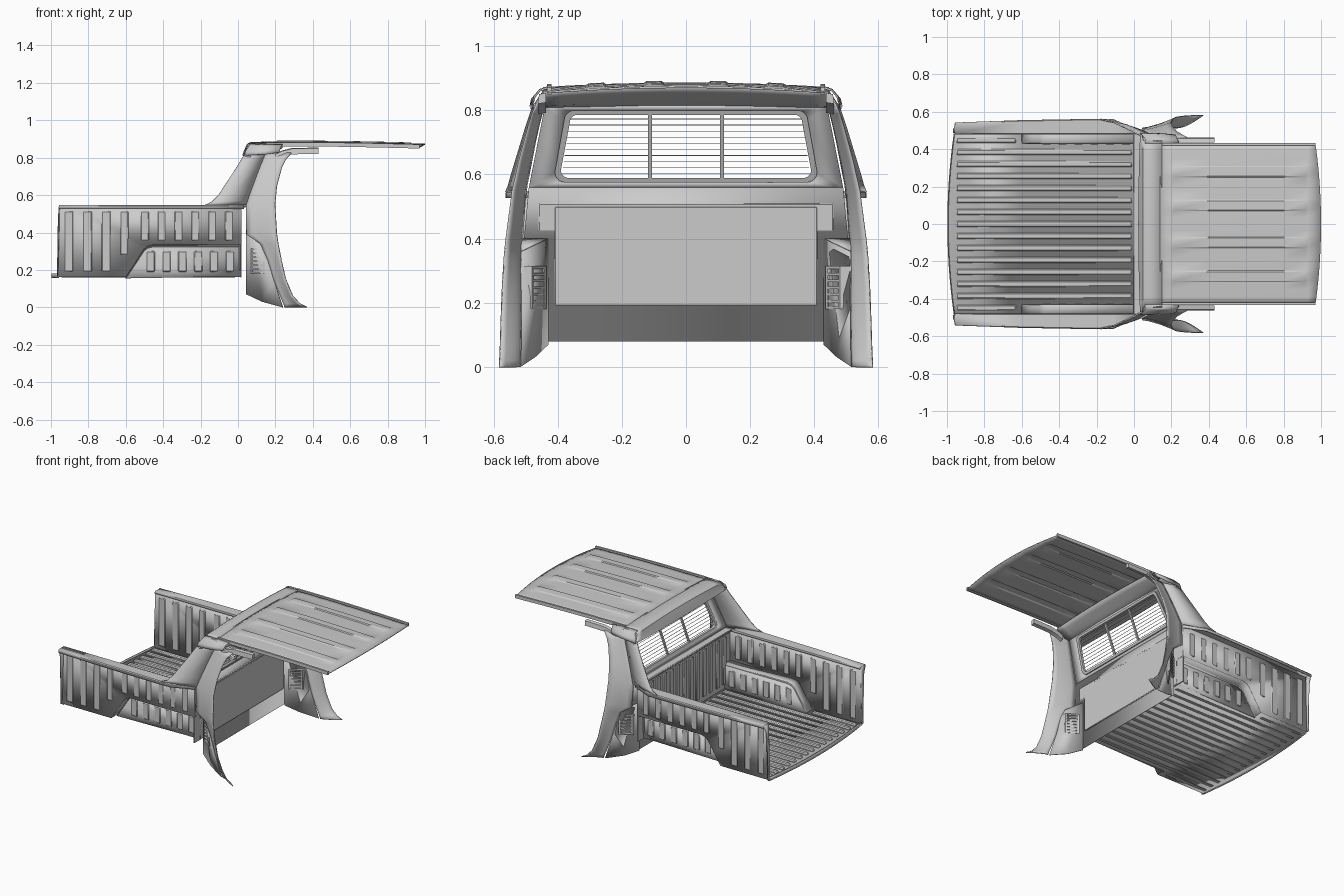
import bpy, bmesh, math


def finish(name, bm, mirror=False, thick=0.0, bevel=0.0):
    bmesh.ops.recalc_face_normals(bm, faces=bm.faces)
    me = bpy.data.meshes.new(name)
    bm.to_mesh(me)
    bm.free()
    ob = bpy.data.objects.new(name, me)
    bpy.context.collection.objects.link(ob)
    if thick:
        m = ob.modifiers.new("thickness", 'SOLIDIFY')
        m.thickness, m.offset = thick, 0
    if bevel:
        m = ob.modifiers.new("bevel", 'BEVEL')
        m.width, m.segments = bevel, 1
    if mirror:
        m = ob.modifiers.new("mirror", 'MIRROR')
        m.use_axis = (False, True, False)
        m.use_mirror_merge = False
    return ob


def loft(name, rows, closed=False, caps=False, **kw):
    bm = bmesh.new()
    vs = [[bm.verts.new(p) for p in r] for r in rows]
    n = len(rows[0])
    for a, b in zip(vs, vs[1:]):
        for i in range(n if closed else n - 1):
            j = (i + 1) % n
            bm.faces.new((a[i], a[j], b[j], b[i]))
    if caps:
        bm.faces.new(vs[0])
        bm.faces.new(vs[-1])
    return finish(name, bm, **kw)


def sheet(name, pts, **kw):
    bm = bmesh.new()
    bm.faces.new([bm.verts.new(p) for p in pts])
    return finish(name, bm, **kw)


def boxes(name, items, **kw):
    bm = bmesh.new()
    for x0, x1, y0, y1, z0, z1 in items:
        r = bmesh.ops.create_cube(bm, size=1)
        for v in r['verts']:
            v.co = ((x0 + x1) / 2 + v.co.x * (x1 - x0),
                    (y0 + y1) / 2 + v.co.y * (y1 - y0),
                    (z0 + z1) / 2 + v.co.z * (z1 - z0))
    return finish(name, bm, **kw)


# ---- Bed floor with curved rear edge and lengthwise ribs
def rear(y):
    return -0.995 + 0.035 * (y / 0.49) ** 2

ys = [-0.49 + 0.98 * i / 16 for i in range(17)]
sheet("bed_floor", [(rear(y), y, 0.165) for y in ys] +
      [(-0.6, 0.49, 0.165), (-0.6, 0.43, 0.165), (0.02, 0.43, 0.165),
       (0.02, -0.43, 0.165), (-0.6, -0.43, 0.165), (-0.6, -0.49, 0.165)], thick=0.006)
loft("floor_rear_lip", [[(rear(y), y, z) for y in ys] for z in (0.156, 0.18)], thick=0.006)
boxes("floor_ribs", [(-0.95, -0.63 if abs(k) == 7 else -0.01,
                      k * 0.064 - 0.016, k * 0.064 + 0.016, 0.16, 0.18)
                     for k in range(-7, 8)], bevel=0.006)

# ---- Bed side walls, cut out over the wheel wells
arch = [(-0.6, 0.165), (-0.55, 0.24), (-0.505, 0.31), (-0.485, 0.327), (-0.455, 0.335), (0.02, 0.335)]
sheet("bed_side_wall", [(-0.965, 0.49, 0.165)] + [(x, 0.49, z) for x, z in arch] +
      [(0.02, 0.49, 0.545), (-0.955, 0.49, 0.545)], mirror=True, thick=0.005)
ribs = [(x, x + 0.05, 0.482, 0.496, 0.19, 0.515) for x in [-0.93 + 0.1 * i for i in range(3)]]
ribs += [(-0.63, -0.585, 0.482, 0.496, 0.28, 0.515)]
ribs += [(x, x + 0.045, 0.482, 0.496, 0.355, 0.515) for x in [-0.52 + 0.09 * i for i in range(6)]]
boxes("side_wall_ribs", ribs, mirror=True, bevel=0.005)
# rounded wheel well boxes pushed inwards
loft("wheel_well_top", [[(x, y, z - d) for y, d in ((0.49, 0), (0.442, 0), (0.433, 0.004), (0.43, 0.012))]
                        for x, z in arch], mirror=True, thick=0.004)
sheet("wheel_well_side", [(x, 0.43, z - 0.01) for x, z in arch] + [(0.02, 0.43, 0.165)],
      mirror=True, thick=0.004)
boxes("wheel_well_ribs", [(x, x + 0.045, 0.424, 0.436, 0.19, 0.3)
                          for x in [-0.49 + 0.085 * i for i in range(6)]], mirror=True, bevel=0.004)
# top rail and rear end flange
rail = [(-0.957, 0.54), (-0.6, 0.553), (-0.2, 0.56), (-0.11, 0.558), (0.03, 0.497)]
loft("bed_rail", [[(x, 0.482, 0.535), (x, 0.485, 0.546), (x, y - 0.004, 0.546), (x, y, 0.542), (x, y, 0.526)]
                  for x, y in rail], mirror=True, thick=0.005)
sheet("bed_end_flange", [(-0.965, 0.488, 0.165), (-0.965, 0.505, 0.165), (-0.96, 0.515, 0.48),
                         (-0.955, 0.54, 0.545), (-0.955, 0.488, 0.545)], mirror=True, thick=0.006)
# front panel of the bed
boxes("bed_front_panel", [(0.013, 0.02, -0.49, 0.49, 0.16, 0.545)])
boxes("bed_front_ribs", [(0.005, 0.015, k * 0.07 - 0.02, k * 0.07 + 0.02, 0.2, 0.515)
                         for k in range(-6, 7)], bevel=0.004)
boxes("bed_front_rail", [(-0.005, 0.045, -0.485, 0.485, 0.535, 0.55)], bevel=0.004)

# ---- Cab back wall
sheet("cab_back_lower", [(0.045, s * y, z) for s, y, z in
                         ((-1, 0.43, 0.08), (1, 0.43, 0.08), (1, 0.43, 0.4), (1, 0.505, 0.4), (1, 0.49, 0.56),
                          (-1, 0.49, 0.56), (-1, 0.505, 0.4), (-1, 0.43, 0.4))], thick=0.005)
boxes("cab_back_emboss", [(0.045, 0.054, -0.41, 0.41, 0.19, 0.5), (0.045, 0.052, -0.46, 0.46, 0.42, 0.51)],
      bevel=0.004)


def lean(z):
    return 0.045 + 0.09 * (z - 0.56) / 0.23


def trap(yb, yt, zb, zt, r, dx=0.0, n=5):
    out = []
    for cy, cz, a0 in ((yt - r, zt - r, 0), (-yt + r, zt - r, 90), (-yb + r, zb + r, 180), (yb - r, zb + r, 270)):
        for i in range(n + 1):
            a = math.radians(a0 + 90 * i / n)
            z = cz + r * math.sin(a)
            out.append((lean(z) + dx, cy + r * math.cos(a), z))
    return out

loft("cab_back_upper", [trap(0.49, 0.44, 0.555, 0.815, 0.003), trap(0.405, 0.377, 0.578, 0.797, 0.03)],
     closed=True, thick=0.005)
loft("window_frame", [trap(0.409, 0.38, 0.575, 0.8, 0.032, d) if k else trap(0.39, 0.362, 0.589, 0.786, 0.024, d)
                      for k, d in ((1, -0.006), (1, 0.01), (0, 0.01), (0, -0.006), (1, -0.006))], closed=True)


def bar(y, w, z0, z1, d):
    return [[(lean(z) + a, y + b, z) for a, b in ((-d, -w), (d, -w), (d, w), (-d, w))] for z in (z0, z1)]

for side, y in (("left", -0.112), ("right", 0.112)):
    loft("window_divider_" + side, bar(y, 0.006, 0.585, 0.79, 0.006), closed=True, caps=True)
wires = []
for i in range(10):
    z = 0.602 + 0.019 * i
    w = 0.388 - 0.028 * (z - 0.59) / 0.2
    wires.append((lean(z) - 0.001, lean(z) + 0.001, -w, w, z - 0.001, z + 0.001))
boxes("window_heater_wires", wires)

# ---- Cab corner pillars: flared skin with swept foot (z, x back, x front, y back, y front)
prof = [(0.0, 0.25, 0.37, 0.517, 0.582), (0.02, 0.243, 0.33, 0.517, 0.581), (0.06, 0.226, 0.293, 0.516, 0.579),
        (0.15, 0.19, 0.255, 0.515, 0.576), (0.25, 0.16, 0.232, 0.515, 0.572), (0.34, 0.12, 0.215, 0.515, 0.566),
        (0.39, 0.045, 0.208, 0.512, 0.561), (0.55, 0.042, 0.198, 0.5, 0.54), (0.65, 0.08, 0.208, 0.482, 0.517),
        (0.75, 0.118, 0.235, 0.46, 0.49), (0.79, 0.134, 0.255, 0.45, 0.478), (0.825, 0.148, 0.285, 0.443, 0.462)]
loft("cab_pillar", [[(xb + (xf - xb) * t, yb + (yf - yb) * t ** 1.4, z) for t in (0, 0.2, 0.4, 0.6, 0.8, 1)]
                    for z, xb, xf, yb, yf in prof], mirror=True, thick=0.006)
sheet("pillar_inner_panel", [(0.045, 0.43, 0.07), (0.13, 0.472, 0.03), (0.24, 0.517, 0.0), (0.18, 0.515, 0.2),
                             (0.13, 0.513, 0.36), (0.045, 0.512, 0.4), (0.045, 0.43, 0.4)][0:3] +
      [(0.19, 0.517, 0.15), (0.15, 0.515, 0.3), (0.12, 0.512, 0.36), (0.045, 0.43, 0.4)],
      mirror=True, thick=0.005)
sheet("pillar_inner_shelf", [(0.045, 0.43, 0.4), (0.12, 0.515, 0.36), (0.045, 0.512, 0.4)], mirror=True, thick=0.004)


# air vent: frame and slats lying on the slanted inner panel
def vy(x):
    return 0.43 + (x - 0.045) * 0.62

for i, (x0, x1, z0, z1) in enumerate([(0.07, 0.078, 0.18, 0.31), (0.135, 0.143, 0.18, 0.31)] +
                                     [(0.07, 0.143, 0.18 + 0.021 * k, 0.188 + 0.021 * k) for k in range(7)]):
    loft("vent_slat_%d" % i, [[(x, vy(x) + d, z) for d, z in ((-0.01, z0), (0.02, z0), (0.02, z1), (-0.01, z1))]
                              for x in (x0, x1)], closed=True, caps=True, mirror=True)

# ---- Sail panels running from the cab roof down to the bed rail
sail = [((-0.18, 0.56, 0.546), (0.042, 0.5, 0.546)), ((-0.14, 0.552, 0.564), (0.05, 0.497, 0.57)),
        ((-0.105, 0.542, 0.6), (0.062, 0.49, 0.605)), ((-0.01, 0.498, 0.745), (0.112, 0.464, 0.74)),
        ((0.02, 0.481, 0.795), (0.135, 0.452, 0.795)), ((0.035, 0.474, 0.82), (0.145, 0.446, 0.82))]
loft("sail_panel", [[a, tuple(p + (q - p) * 0.5 + (0.006 if i == 1 else 0) for i, (p, q) in enumerate(zip(a, b))), b]
                    for a, b in sail], mirror=True, thick=0.008)

# ---- Roof: crowned sheet with lengthwise pressed ribs
def crown(x, y):
    return 0.884 - 0.016 * (y / 0.43) ** 2 - 0.012 * max(0, (x - 0.4) / 0.6) ** 1.5

rib_edges = ((0.07, 0.13), (0.25, 0.31))
half = [0.0, 0.035] + [v for a, b in rib_edges for v in (a, a + 0.007, b - 0.007, b)] + [0.19, 0.35, 0.39, 0.43]
half.sort()
cols = [-v for v in half[:0:-1]] + half
rows = []
for x in (0.14, 0.2, 0.21, 0.4, 0.6, 0.8, 0.92, 0.93, 1.0):
    row = []
    for y in cols:
        up = 0.005 if 0.205 < x < 0.925 and any(a + 0.003 < abs(y) < b - 0.003 for a, b in rib_edges) else 0
        xx = x - 0.03 * (y / 0.43) ** 2 if x == 1.0 else x
        row.append((xx, y, crown(x, y) + up))
    rows.append(row)
loft("roof_panel", rows, thick=0.006)
loft("roof_gutter", [[(x, y, crown(x, 0.43) + d) for y, d in ((0.42, -0.008), (0.433, -0.008), (0.433, 0.014), (0.42, 0.014))]
                     for x in (0.15, 0.5, 0.75, 0.97)], closed=True, caps=True, mirror=True)

# rear roof header, wrapping from the top over the rear edge to the inside
hp = [(0.15, 0.884), (0.065, 0.88), (0.05, 0.872), (0.033, 0.835), (0.025, 0.813), (0.04, 0.806),
      (0.13, 0.81), (0.17, 0.828), (0.21, 0.856), (0.24, 0.872)]
rows = []
for i in range(17):
    t = -1 + i / 8
    rows.append([(x + 0.01 * t * t * (z < 0.86), t * (0.445 + 0.04 * min(1, max(0, (0.875 - z) / 0.06)) * (x < 0.1)),
                  z - 0.014 * t * t * (z > 0.82)) for x, z in hp])
loft("roof_rear_header", rows, thick=0.005)
loft("roof_side_header", [[(0.035, 0.485, 0.812), (0.04, 0.48, 0.835), (0.06, 0.455, 0.864), (0.06, 0.43, 0.872)],
                          [(0.15, 0.482, 0.818), (0.15, 0.476, 0.838), (0.15, 0.455, 0.864), (0.15, 0.43, 0.872)],
                          [(0.22, 0.476, 0.828), (0.225, 0.472, 0.842), (0.23, 0.455, 0.862), (0.24, 0.43, 0.87)]],
     mirror=True, thick=0.006)
# door frame stub above the pillar
loft("door_frame_stub", [[(x, y, z + d) for y, z in ((0.437, 0.822), (0.462, 0.818), (0.458, 0.848), (0.437, 0.852))]
                         for x, d in ((0.2, -0.03), (0.24, -0.012), (0.29, 0.0), (0.43, 0.002))],
     closed=True, caps=True, mirror=True)

# ---- Smooth shading with sharp creases kept
for ob in bpy.context.scene.objects:
    ob.select_set(True)
    bpy.context.view_layer.objects.active = ob
bpy.ops.object.shade_smooth_by_angle(angle=math.radians(30))
